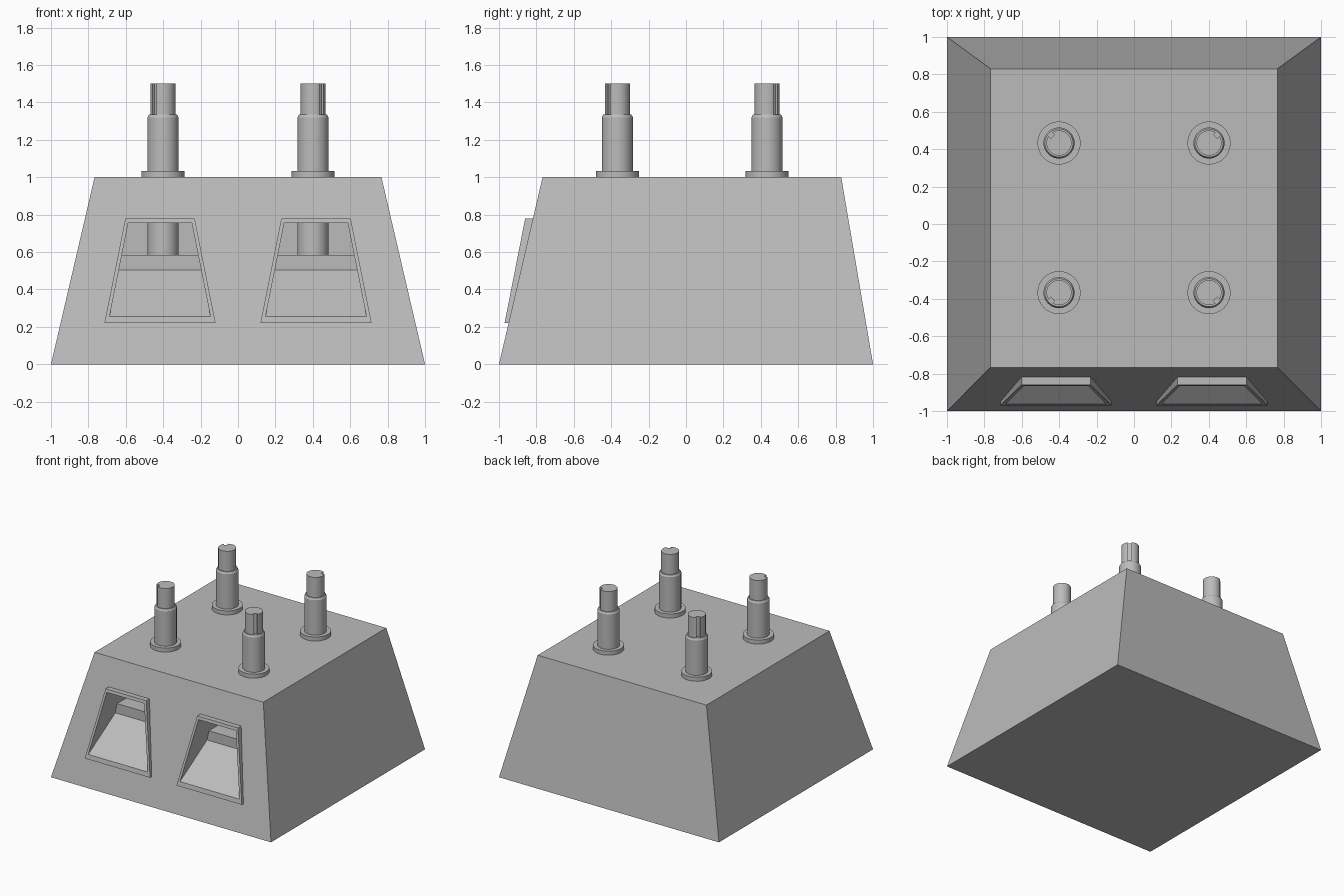
import bpy, bmesh, math

if "Cube" in bpy.data.objects:
    bpy.data.objects.remove(bpy.data.objects["Cube"])

grey = bpy.data.materials.new("light_grey")
grey.diffuse_color = (0.5, 0.5, 0.5, 1)
grey.use_nodes = True
grey.node_tree.nodes["Principled BSDF"].inputs["Base Color"].default_value = grey.diffuse_color


def finish(bm, name):
    bmesh.ops.recalc_face_normals(bm, faces=bm.faces[:])
    me = bpy.data.meshes.new(name)
    bm.to_mesh(me)
    bm.free()
    me.materials.append(grey)
    ob = bpy.data.objects.new(name, me)
    bpy.context.collection.objects.link(ob)
    return ob


def tapered(name, profile, z0, w0, z1, w1, cx=0):
    """Side profile (y, z) spread in x, half width running from w0 at z0 to w1 at z1."""
    bm = bmesh.new()
    sides = []
    for s in (-1, 1):
        sides.append([bm.verts.new((cx + s * (w0 + (w1 - w0) * (z - z0) / (z1 - z0)), y, z))
                      for y, z in profile])
    bm.faces.new(sides[0])
    bm.faces.new(sides[1])
    n = len(profile)
    for i in range(n):
        j = (i + 1) % n
        bm.faces.new((sides[0][i], sides[0][j], sides[1][j], sides[1][i]))
    return finish(bm, name)


def boolean(ob, other, op):
    m = ob.modifiers.new(op.lower(), 'BOOLEAN')
    m.operation = op
    m.solver = 'EXACT'
    m.object = other
    bpy.context.view_layer.objects.active = ob
    bpy.ops.object.modifier_apply(modifier=m.name)
    bpy.data.objects.remove(other)


# Sloped body
body = tapered("body", [(-1, 0), (1, 0), (0.83, 1), (-0.767, 1)], 0, 1, 1, 0.767)

# Two raised window frames with stepped recesses behind them
for cx in (-0.417, 0.417):
    frame = tapered("window_frame", [(-0.97, 0.22), (-0.7, 0.22), (-0.7, 0.78), (-0.86, 0.78)],
                    0.22, 0.297, 0.78, 0.185, cx)
    boolean(body, frame, 'UNION')
    recess = tapered("recess_cutter",
                     [(-1.1, 0.135), (-0.683, 0.505), (-0.683, 0.585), (-0.2, 0.585),
                      (-0.2, 0.755), (-1.1, 0.755)], 0.255, 0.27, 0.755, 0.17, cx)
    boolean(body, recess, 'DIFFERENCE')


# Stepped pegs: shaft, flange, chamfer and a keyed tip
PEG = [(0.083, 0.585), (0.083, 0.99), (0.115, 0.99), (0.115, 1.033), (0.083, 1.033),
       (0.083, 1.32), (0.075, 1.335), (0.067, 1.335), (0.067, 1.5)]


def peg(name, x, y, sides=40):
    bm = bmesh.new()
    rings = [[bm.verts.new((x + r * math.cos(2 * math.pi * i / sides),
                            y + r * math.sin(2 * math.pi * i / sides), z))
              for i in range(sides)] for r, z in PEG]
    for a, b in zip(rings, rings[1:]):
        for i in range(sides):
            j = (i + 1) % sides
            bm.faces.new((a[i], a[j], b[j], b[i]))
    bm.faces.new(rings[0])
    bm.faces.new(rings[-1])
    ob = finish(bm, name)

    # key slot on the outward diagonal of the tip
    bm = bmesh.new()
    bmesh.ops.create_cube(bm, size=1)
    slot = finish(bm, "slot_cutter")
    ang = math.atan2(math.copysign(1, y), math.copysign(1, x))
    slot.scale = (0.04, 0.03, 0.3)
    slot.rotation_euler = (0, 0, ang)
    slot.location = (x + 0.068 * math.cos(ang), y + 0.068 * math.sin(ang), 1.485)
    bpy.context.view_layer.update()
    boolean(ob, slot, 'DIFFERENCE')

    bpy.ops.object.select_all(action='DESELECT')
    ob.select_set(True)
    bpy.context.view_layer.objects.active = ob
    bpy.ops.object.shade_smooth_by_angle(angle=math.radians(25))


for row, y in (("front", -0.367), ("back", 0.433)):
    for side, x in (("left", -0.401), ("right", 0.401)):
        peg(f"{row}_{side}_peg", x, y)
